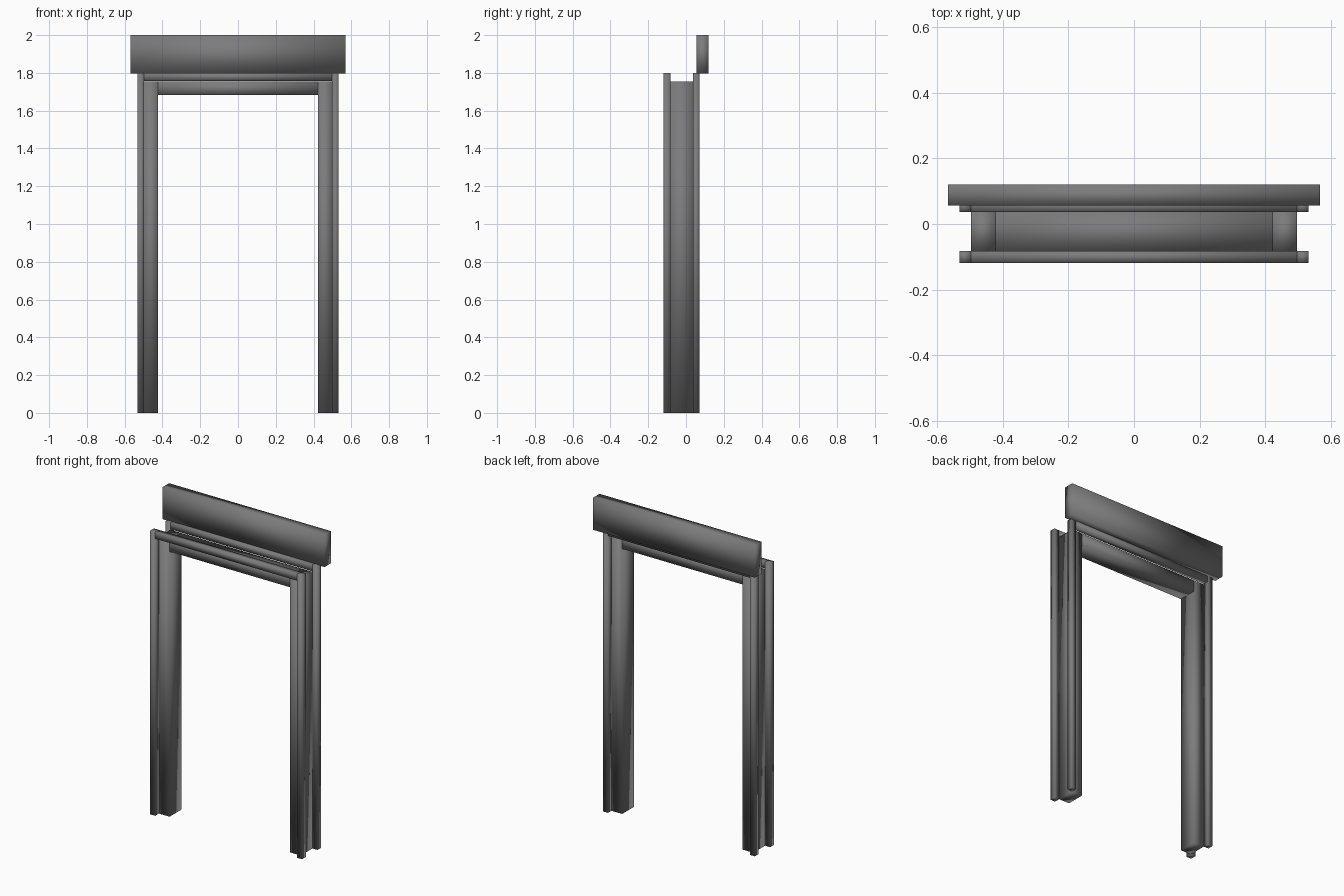
import bpy
import bmesh
from mathutils import Vector

default = bpy.data.objects.get("Cube")
if default:
    bpy.data.objects.remove(default, do_unlink=True)

# Single dark grey finish
grey = bpy.data.materials.new("dark grey")
grey.use_nodes = True
colour = (0.2, 0.2, 0.205, 1)
grey.diffuse_color = colour
grey.node_tree.nodes["Principled BSDF"].inputs["Base Color"].default_value = colour


def box(name, x, y, z):
    """Softly shaded box from its (min, max) range on each axis."""
    spans = (x, y, z)
    centre = Vector([(a + b) / 2 for a, b in spans])
    size = Vector([b - a for a, b in spans])
    bm = bmesh.new()
    bmesh.ops.create_cube(bm, size=1)
    for v in bm.verts:
        v.co = v.co * size + centre
    for f in bm.faces:
        f.smooth = True
    mesh = bpy.data.meshes.new(name)
    bm.to_mesh(mesh)
    bm.free()
    mesh.materials.append(grey)
    obj = bpy.data.objects.new(name, mesh)
    bpy.context.collection.objects.link(obj)
    return obj


INNER, JAMB, OUTER = 0.423, 0.498, 0.533   # opening, jamb and trim half widths
JAMB_TOP, TRIM_TOP = 1.755, 1.8
DEPTH = (-0.082, 0.036)
TRIMS = {"front": (-0.119, -0.082), "back": (0.036, 0.071)}

# Jambs and vertical trim strips on both sides
for side, s in (("left", 1), ("right", -1)):
    def span(a, b):
        return tuple(sorted((s * a, s * b)))
    box(f"{side}_jamb", span(INNER, JAMB), DEPTH, (0, JAMB_TOP))
    for place, y in TRIMS.items():
        box(f"{side}_{place}_trim", span(JAMB, OUTER), y, (0, TRIM_TOP))

# Lintel between the jambs, and horizontal trim strips above it
box("lintel", (-INNER, INNER), DEPTH, (1.682, JAMB_TOP))
for place, y in TRIMS.items():
    box(f"top_{place}_trim", (-JAMB, JAMB), y, (1.758, TRIM_TOP))

# Wide header board along the back
box("header_board", (-0.568, 0.568), (0.056, 0.12), (1.796, 2))
